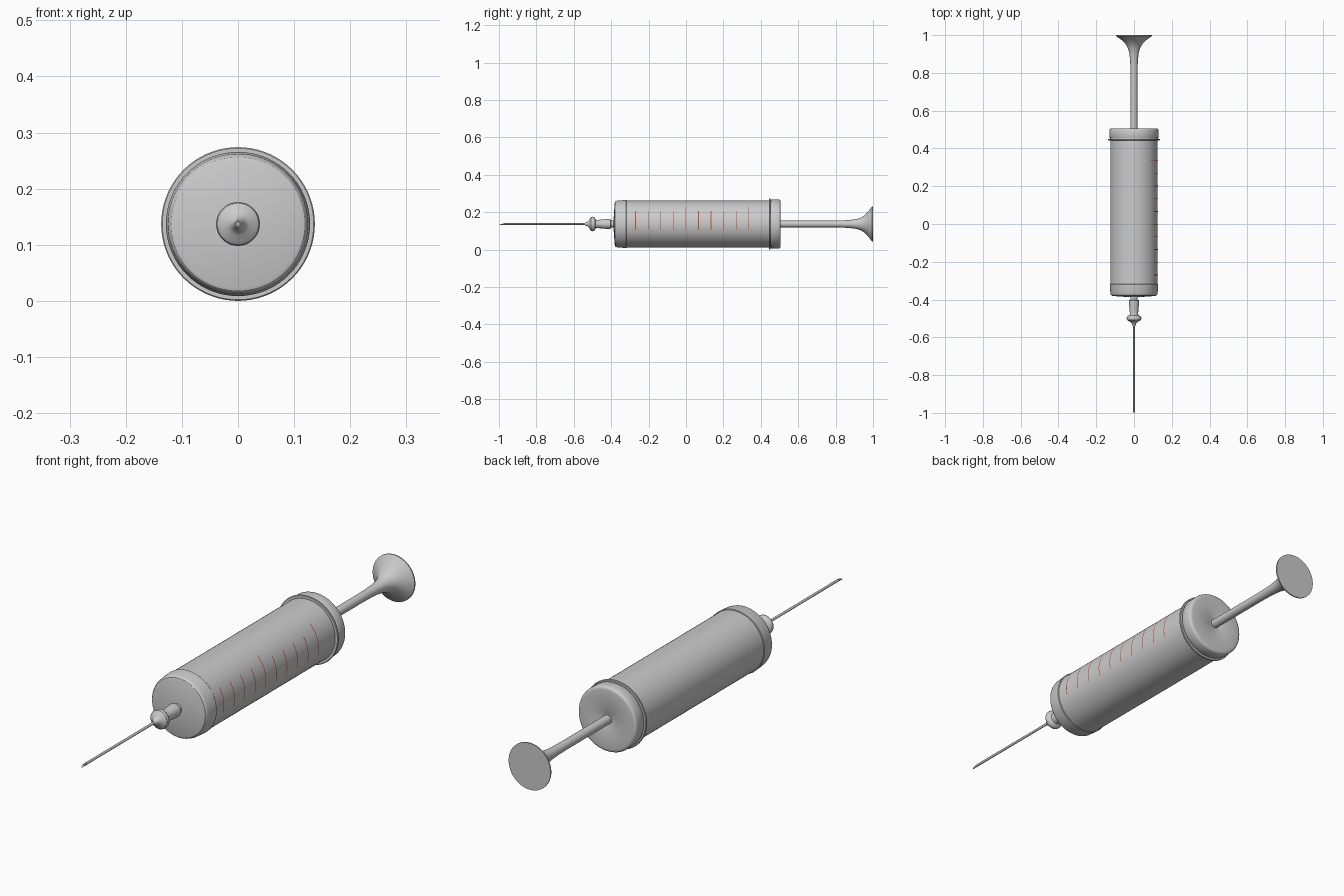
import bpy, bmesh, math
from mathutils import Matrix, Vector

if "Cube" in bpy.data.objects:
    bpy.data.objects.remove(bpy.data.objects["Cube"])

AXIS_Z = 0.137   # height of the common centre line
BODY_R = 0.125


def finish(name, bm, colour=None):
    bmesh.ops.recalc_face_normals(bm, faces=bm.faces)
    mesh = bpy.data.meshes.new(name)
    bm.to_mesh(mesh)
    bm.free()
    obj = bpy.data.objects.new(name, mesh)
    bpy.context.collection.objects.link(obj)
    if colour:
        mesh.materials.append(colour)
    bpy.ops.object.select_all(action='DESELECT')
    obj.select_set(True)
    bpy.context.view_layer.objects.active = obj
    bpy.ops.object.shade_smooth_by_angle(angle=math.radians(32))
    return obj


def lathe(name, profile, steps=72, closed=False):
    """Revolve (radius, y) points about the syringe axis."""
    bm = bmesh.new()
    vs = [bm.verts.new((r, y, AXIS_Z)) for r, y in profile]
    for a, b in zip(vs, vs[1:] + ([vs[0]] if closed else [])):
        if a is not b:
            bm.edges.new((a, b))
    bmesh.ops.spin(bm, geom=bm.verts[:] + bm.edges[:], cent=(0, 0, AXIS_Z),
                   axis=(0, 1, 0), angle=math.tau, steps=steps)
    bmesh.ops.remove_doubles(bm, verts=bm.verts, dist=0.00005)
    return finish(name, bm)


# Barrel and its end fittings
lathe("barrel", [(0, -0.36), (BODY_R, -0.36), (BODY_R, 0.46), (0, 0.46)])
lathe("front_cap", [(0, -0.388), (0.03, -0.387), (0.113, -0.381), (0.119, -0.379),
                    (0.123, -0.374), (0.125, -0.367), (0.1285, -0.32),
                    (0.127, -0.318), (0.12, -0.318)])
lathe("finger_flange", [(0.12, 0.443), (0.135, 0.443), (0.137, 0.445),
                        (0.137, 0.449), (0.135, 0.451), (0.12, 0.451)])
lathe("rear_cap", [(0.12, 0.455), (0.13, 0.455), (0.131, 0.457), (0.131, 0.496),
                   (0.129, 0.501), (0.125, 0.504), (0.118, 0.505),
                   (0.032, 0.505), (0.026, 0.502), (0, 0.502)])
lathe("rear_cap_core", [(0, 0.45), (0.126, 0.45), (0.126, 0.48), (0, 0.48)])

# Plunger with trumpet-shaped thumb rest
lathe("plunger", [(0, 0.48), (0.018, 0.48), (0.018, 0.78), (0.019, 0.83),
                  (0.021, 0.87), (0.025, 0.905), (0.032, 0.93), (0.044, 0.952),
                  (0.062, 0.971), (0.084, 0.987), (0.094, 0.995),
                  (0.094, 1.0), (0, 1.0)])

# Needle hub: narrow neck, collar and rounded bead
lathe("needle_hub", [(0, -0.375), (0.019, -0.375), (0.019, -0.402), (0.027, -0.404),
                     (0.027, -0.42), (0.0235, -0.45), (0.022, -0.475),
                     (0.024, -0.484), (0.034, -0.488), (0.038, -0.493),
                     (0.039, -0.500), (0.037, -0.507), (0.030, -0.513),
                     (0.020, -0.518), (0.013, -0.525), (0.009, -0.535),
                     (0.006, -0.542), (0, -0.543)], steps=48)

# Hollow needle, tip cut at a slant
needle = lathe("needle", [(0.005, -0.53), (0.005, -0.985), (0.003, -0.985),
                          (0.003, -0.53)], steps=20, closed=True)
for v in needle.data.vertices:
    if v.co.y < -0.9:
        v.co.y += 3.0 * (v.co.z - AXIS_Z)

# Red graduation marks wrapped round the right side
red = bpy.data.materials.new("mark_red")
red.diffuse_color = (0.55, 0.08, 0.03, 1)
red.use_nodes = True
red.node_tree.nodes["Principled BSDF"].inputs["Base Color"].default_value = red.diffuse_color


def mark(name, y, start, end, width=0.0035, steps=16):
    bm = bmesh.new()
    rings = []
    for i in range(steps + 1):
        a = math.radians(start + (end - start) * i / steps)
        r = BODY_R + 0.0008
        rings.append([bm.verts.new((r * math.cos(a), y + s * width / 2,
                                    AXIS_Z + r * math.sin(a))) for s in (-1, 1)])
    for p, q in zip(rings, rings[1:]):
        bm.faces.new((p[0], p[1], q[1], q[0]))
    finish(name, bm, red)


for i in range(10):
    is_long = i in (4, 9)
    mark(f"graduation_mark_{i + 1}", -0.27 + i * 0.0673, -13, 46 if is_long else 33)
